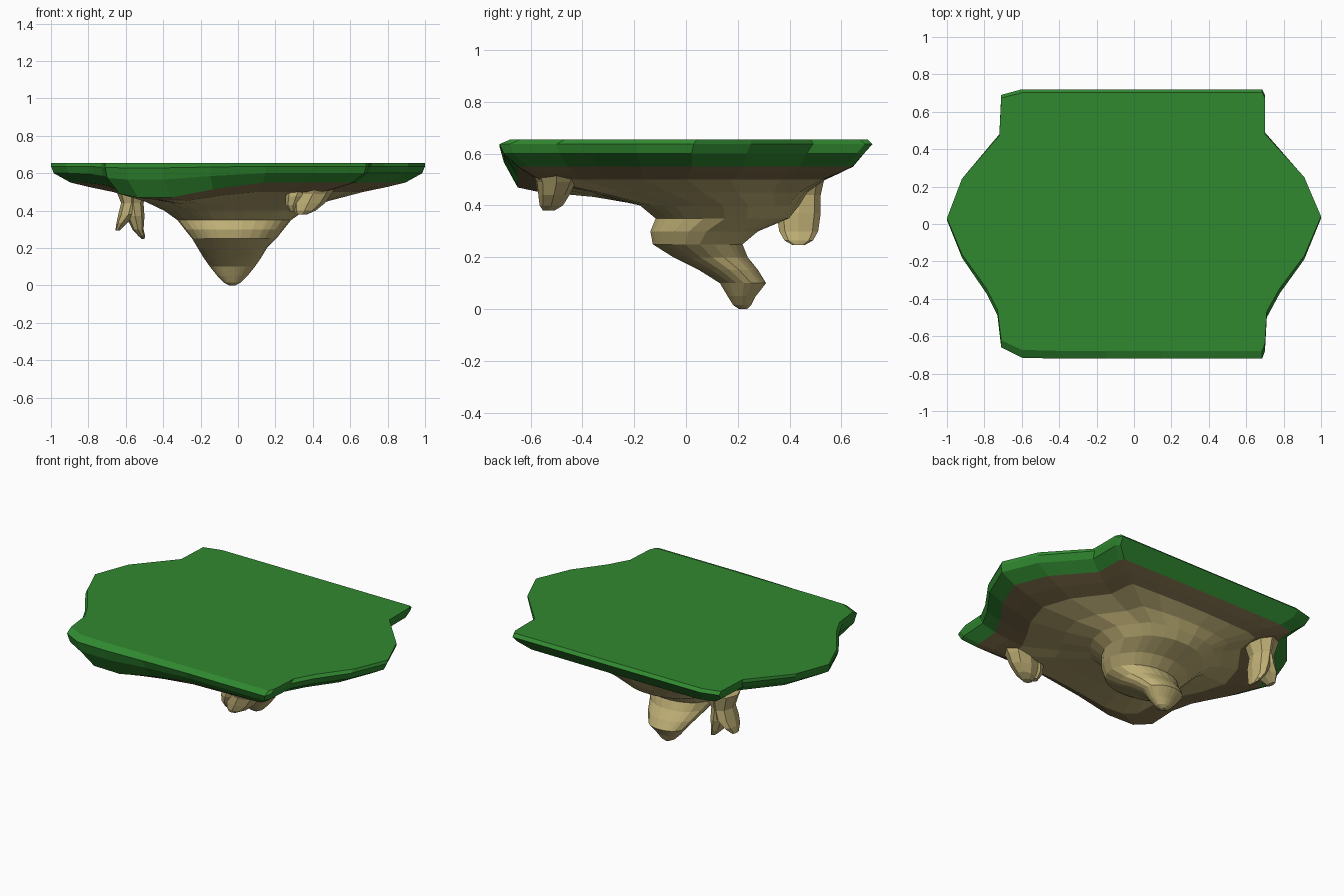
import bpy, bmesh, math
from mathutils import Vector


def material(name, rgb):
    m = bpy.data.materials.new(name)
    m.diffuse_color = (*rgb, 1)
    return m


GREEN = material("grass", (0.03, 0.25, 0.03))
BROWN = material("soil", (0.23, 0.17, 0.075))
TAN = material("rock", (0.52, 0.43, 0.18))

# plan outline, counterclockwise from the right-hand point
OUTLINE = [(1, .03), (.91, .25), (.70, .49), (.70, .69), (.685, .72),
           (.4, .72), (.15, .72), (-.15, .72), (-.4, .72), (-.6, .72), (-.71, .69), (-.72, .48),
           (-.92, .24), (-1, .02), (-.92, -.18), (-.79, -.37), (-.73, -.49),
           (-.71, -.66), (-.6, -.715), (-.4, -.72), (-.15, -.72), (.15, -.72), (.4, -.72),
           (.685, -.72), (.70, -.68), (.71, -.50), (.78, -.37), (.91, -.19)]


def ring(z, cx, rx, cy, ry, rnd, dip):
    """Outline scaled to a level, rounded towards an ellipse, sagging at the front left."""
    pts = []
    for x, y in OUTLINE:
        v = y / .72
        a = math.atan2(v, x)
        u = x + (math.cos(a) - x) * rnd
        w = v + (math.sin(a) - v) * rnd
        sag = min(1, max(0, 1.15 * (1 - abs(x + .5) / .55))) * min(1, max(0, (-y - .25) / .4))
        pts.append(Vector((cx + rx * u, cy + ry * w, z - .09 * dip * sag)))
    return pts


def loft(name, rings, mat, cap_start=False, cap_end=False):
    """Skin a stack of rings with flat faces."""
    bm = bmesh.new()
    rows = [[bm.verts.new(p) for p in r] for r in rings]
    n = len(rows[0])
    for a, b in zip(rows, rows[1:]):
        for i in range(n):
            j = (i + 1) % n
            bm.faces.new((a[j], a[i], b[i], b[j]))
    if cap_start:
        bm.faces.new(rows[0])
    if cap_end:
        bm.faces.new(rows[-1][::-1])
    me = bpy.data.meshes.new(name)
    bm.to_mesh(me)
    bm.free()
    me.materials.append(mat)
    ob = bpy.data.objects.new(name, me)
    bpy.context.collection.objects.link(ob)
    return ob


# grass slab, soil skirt and hooked rock tip share their boundary rings
GRASS = [(.655, 0, 1, .012, .69, 0, 0), (.637, 0, 1, 0, .72, 0, .1),
         (.60, 0, .985, -.008, .695, 0, .4), (.55, 0, .895, -.003, .648, .03, .95)]
SOIL = [GRASS[-1], (.525, 0, .79, -.01, .605, .08, .75), (.50, 0, .67, -.02, .56, .15, .55)]
ROCK = [SOIL[-1],
        (.45, -.01, .49, .05, .42, .45, .2),
        (.40, -.02, .375, .13, .31, .8, 0),
        (.35, -.02, .305, .14, .26, 1, 0),
        (.30, -.02, .265, .07, .21, 1, 0),
        (.25, -.02, .225, .045, .175, 1, 0),
        (.20, -.03, .185, .095, .145, 1, 0),
        (.15, -.03, .155, .165, .115, 1, 0),
        (.10, -.03, .12, .22, .09, 1, 0),
        (.05, -.03, .08, .215, .055, 1, 0),
        (.015, -.03, .045, .217, .035, 1, 0),
        (0, -.03, .015, .22, .015, 1, 0)]
loft("grass_top", [ring(*r) for r in GRASS], GREEN, cap_start=True)
loft("soil_layer", [ring(*r) for r in SOIL], BROWN)
loft("rock_underside", [ring(*r) for r in ROCK], TAN, cap_end=True)


def stub(name, path, sides=8):
    """Hanging lump: each station is x, y, z, x radius, y radius."""
    rings = []
    for x, y, z, rx, ry in path:
        rings.append([Vector((x + rx * math.cos(2 * math.pi * k / sides),
                              y + ry * math.sin(2 * math.pi * k / sides), z))
                      for k in range(sides)])
    return loft(name, rings, TAN, True, True)


# forked lump under the back left
stub("back_root_outer", [(-.57, .44, .53, .09, .10), (-.57, .44, .44, .055, .08),
                         (-.585, .435, .38, .055, .085), (-.62, .435, .335, .03, .07),
                         (-.643, .435, .295, .012, .03)])
stub("back_root_inner", [(-.56, .44, .53, .09, .10), (-.56, .44, .44, .055, .08),
                         (-.55, .435, .37, .05, .085), (-.535, .435, .30, .03, .075),
                         (-.515, .435, .265, .018, .055), (-.507, .435, .248, .007, .025)])
# short lump under the front right
stub("front_root", [(.41, -.50, .54, .12, .10), (.40, -.50, .49, .10, .075),
                    (.375, -.51, .44, .09, .06), (.355, -.52, .40, .06, .045),
                    (.34, -.53, .38, .03, .022)])
stub("front_root_knob", [(.33, -.50, .52, .07, .07), (.31, -.51, .475, .055, .06),
                         (.295, -.51, .43, .04, .045), (.295, -.515, .395, .018, .02)])
